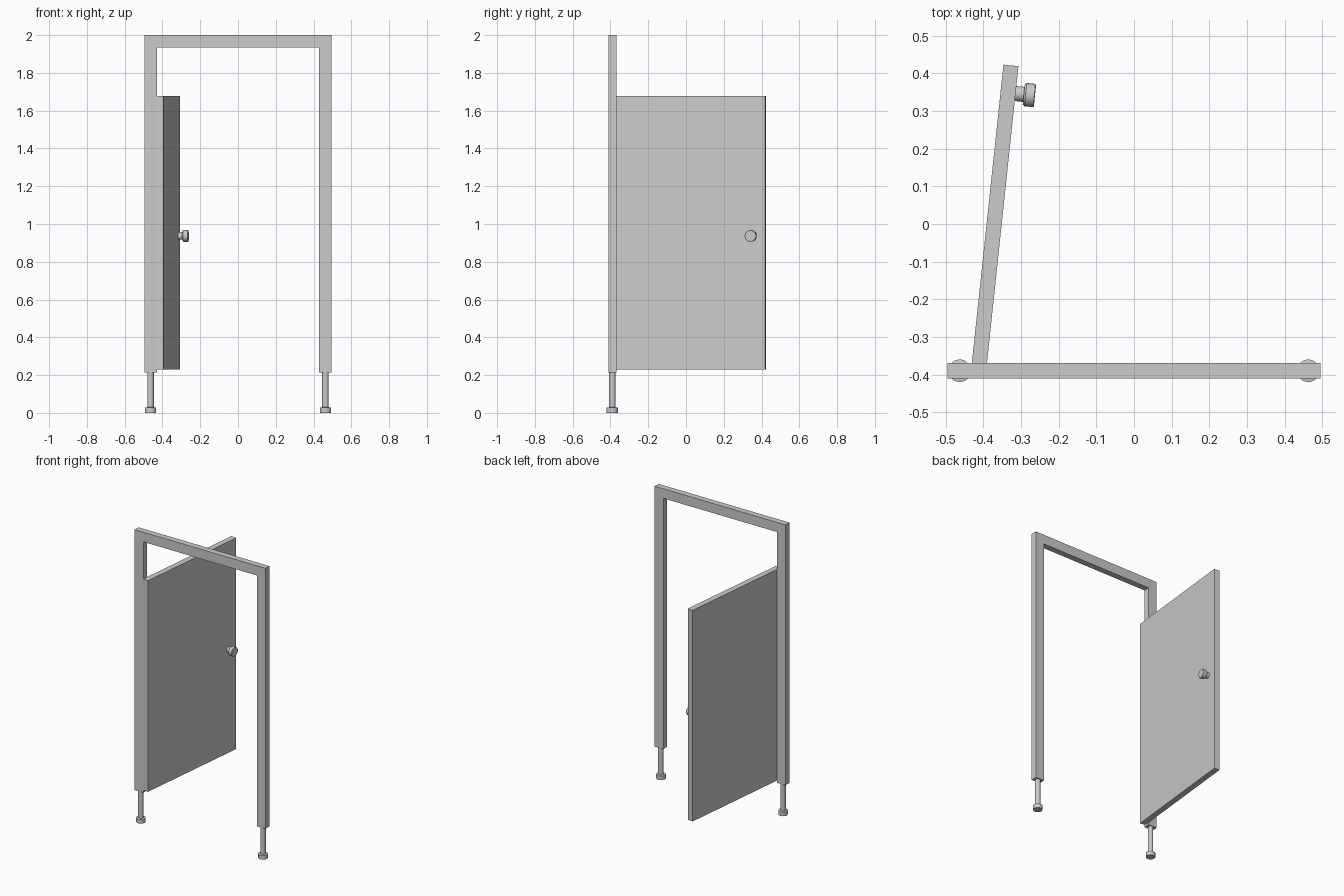
import bpy, bmesh, math
from mathutils import Matrix, Vector

if "Cube" in bpy.data.objects:
    bpy.data.objects.remove(bpy.data.objects["Cube"])


def finish(name, bm, matrix=None, smooth=False):
    bmesh.ops.recalc_face_normals(bm, faces=bm.faces)
    mesh = bpy.data.meshes.new(name)
    bm.to_mesh(mesh)
    bm.free()
    ob = bpy.data.objects.new(name, mesh)
    bpy.context.collection.objects.link(ob)
    if matrix is not None:
        ob.matrix_world = matrix
    if smooth:
        bpy.ops.object.select_all(action='DESELECT')
        ob.select_set(True)
        bpy.context.view_layer.objects.active = ob
        bpy.ops.object.shade_smooth_by_angle(angle=math.radians(30))
    return ob


def lathe(name, profile, matrix, sides=24):
    """Closed solid of revolution from (radius, height) points."""
    bm = bmesh.new()
    rings = [[bm.verts.new((r * math.cos(2 * math.pi * i / sides),
                            r * math.sin(2 * math.pi * i / sides), z))
              for i in range(sides)] for r, z in profile]
    for a, b in zip(rings, rings[1:]):
        for i in range(sides):
            j = (i + 1) % sides
            bm.faces.new((a[i], a[j], b[j], b[i]))
    bm.faces.new(rings[0])
    bm.faces.new(rings[-1])
    return finish(name, bm, matrix, True)


# Door frame: inverted U profile extruded through its depth
W, T, Y0, Y1 = 0.496, 0.066, -0.411, -0.369
LOW, TOP = 0.215, 2.0
half = [(W - T, TOP - T), (W - T, LOW), (W, LOW), (W, TOP)]
outline = half + [(-x, z) for x, z in reversed(half)]
bm = bmesh.new()
face = bm.faces.new([bm.verts.new((x, Y0, z)) for x, z in outline])
ext = bmesh.ops.extrude_face_region(bm, geom=[face])
bmesh.ops.translate(bm, vec=(0, Y1 - Y0, 0),
                    verts=[v for v in ext['geom'] if isinstance(v, bmesh.types.BMVert)])
finish("door_frame", bm)

# Adjustable feet: round pad and rod under each post
for side, x in (("left", -W + T / 2), ("right", W - T / 2)):
    lathe(side + "_foot",
          [(0.03, 0), (0.03, 0.028), (0.017, 0.03), (0.017, LOW + 0.01)],
          Matrix.Translation((x, (Y0 + Y1) / 2, 0)))

# Door panel, swung open about the left post (local y runs along the door)
LENGTH, THICK, Z0, Z1 = 0.835, 0.04, 0.23, 1.677
swing = Matrix.Translation((-0.415, -0.409, 0)) @ Matrix.Rotation(math.radians(-6.05), 4, 'Z')
bm = bmesh.new()
bmesh.ops.create_cube(bm, size=1)
bmesh.ops.scale(bm, vec=(THICK, LENGTH, Z1 - Z0), verts=bm.verts)
bmesh.ops.translate(bm, vec=(0, LENGTH / 2, (Z0 + Z1) / 2), verts=bm.verts)
finish("door_panel", bm, swing)

# Door knob on the inner face
knob = swing @ Matrix.Translation((THICK / 2, 0.762, 0.937)) @ Matrix.Rotation(math.pi / 2, 4, 'Y')
lathe("door_knob",
      [(0.02, -0.005), (0.02, 0.022), (0.027, 0.022), (0.031, 0.027),
       (0.031, 0.05), (0.029, 0.052)], knob)
